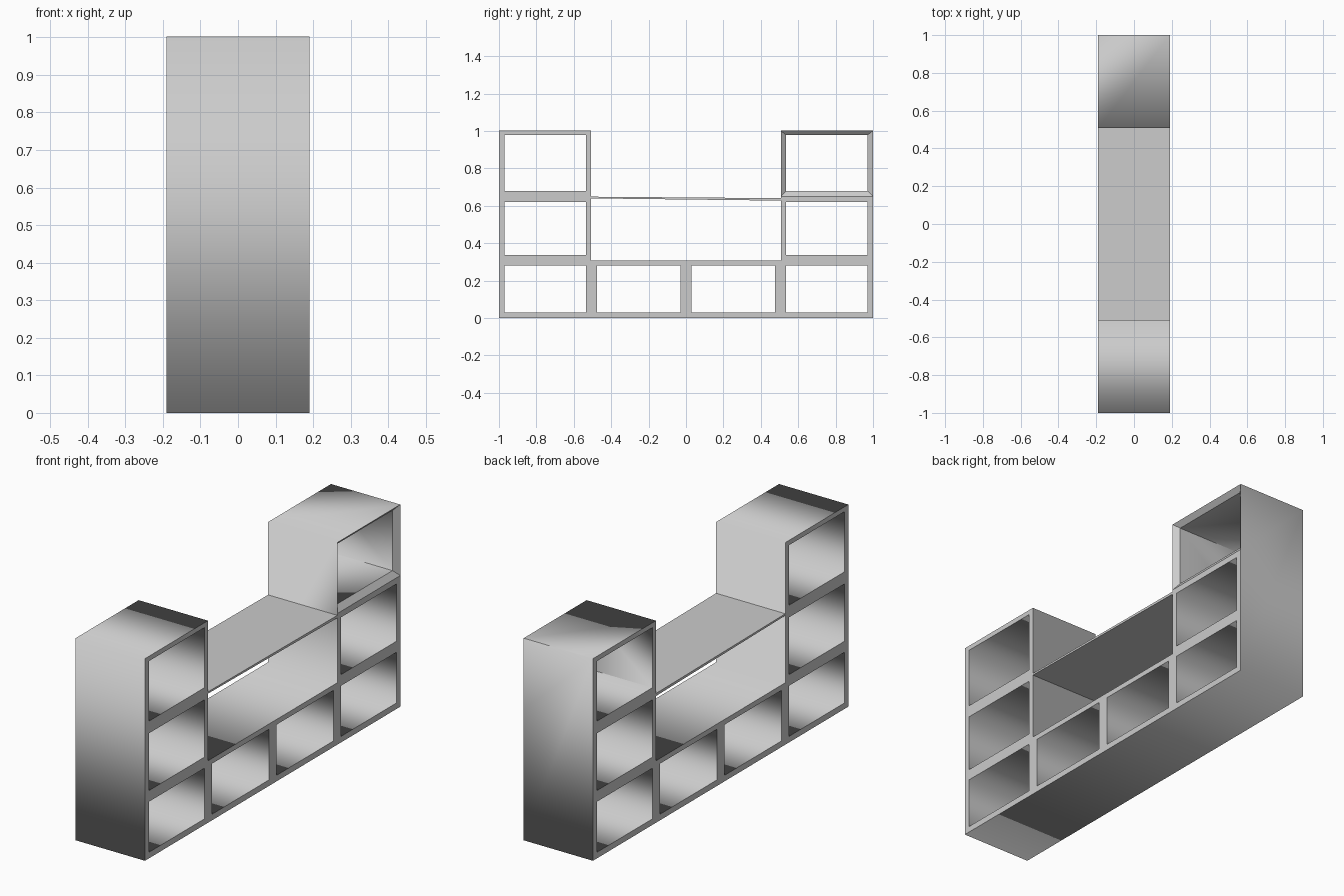
import bpy, bmesh, math
from mathutils import Matrix

if "Cube" in bpy.data.objects:
    bpy.data.objects.remove(bpy.data.objects["Cube"])

HALF = 0.19  # half depth along x


def rect(y0, y1, z0, z1):
    return [(y0, z0), (y1, z0), (y1, z1), (y0, z1)]


def mesh_object(name, bm):
    bmesh.ops.recalc_face_normals(bm, faces=bm.faces)
    me = bpy.data.meshes.new(name)
    bm.to_mesh(me)
    bm.free()
    ob = bpy.data.objects.new(name, me)
    bpy.context.collection.objects.link(ob)
    return ob


def loft(name, a, xa, b, xb):
    """Solid between two yz outlines placed at x = xa and x = xb."""
    bm = bmesh.new()
    va = [bm.verts.new((xa, y, z)) for y, z in a]
    vb = [bm.verts.new((xb, y, z)) for y, z in b]
    n = len(va)
    bm.faces.new(va)
    bm.faces.new(vb)
    for i in range(n):
        j = (i + 1) % n
        bm.faces.new((va[i], va[j], vb[j], vb[i]))
    return mesh_object(name, bm)


# Shelving carcass: U-shaped outline with see-through compartments
outline = [(-1, 0), (1, 0), (1, 1.002), (0.507, 1.002), (0.507, 0.307),
           (-0.507, 0.307), (-0.507, 1.002), (-1, 1.002)]
holes = []
for side in (-1, 1):
    y0, y1 = sorted((side * 0.97, side * 0.535))
    for z0, z1 in ((0.03, 0.281), (0.336, 0.62), (0.68, 0.978)):
        holes.append(rect(y0, y1, z0, z1))
    y0, y1 = sorted((side * 0.476, side * 0.029))
    holes.append(rect(y0, y1, 0.03, 0.281))

cu = bpy.data.curves.new("carcass_profile", 'CURVE')
cu.dimensions = '2D'
cu.fill_mode = 'BOTH'
cu.extrude = HALF
for pts in [outline] + holes:
    sp = cu.splines.new('POLY')
    sp.points.add(len(pts) - 1)
    for p, (y, z) in zip(sp.points, pts):
        p.co = (y, z, 0, 1)
    sp.use_cyclic_u = True
tmp = bpy.data.objects.new("carcass_profile", cu)
bpy.context.collection.objects.link(tmp)
bm = bmesh.new()
bm.from_mesh(tmp.to_mesh())
tmp.to_mesh_clear()
bpy.data.objects.remove(tmp)
bmesh.ops.remove_doubles(bm, verts=bm.verts, dist=1e-4)
# local (x, y, z) -> world (y, z, x)
bm.transform(Matrix(((0, 0, 1, 0), (1, 0, 0, 0), (0, 1, 0, 0), (0, 0, 0, 1))))
carcass = mesh_object("shelving_carcass", bm)

# Sloped front rim of the top compartment on the rear tower
inner, outer = (0.535, 0.97, 0.68, 0.978), (0.507, 1.0, 0.65, 1.002)
depth = 0.022


def rim(t):
    return rect(*[i + (o - i) * t for i, o in zip(inner, outer)])


cutter = loft("rim_cutter", rim(-0.2), HALF - depth * 1.2, rim(1.1), HALF + depth * 0.1)
cutter.hide_render = True
cutter.hide_set(True)
mod = carcass.modifiers.new("sloped_rim", 'BOOLEAN')
mod.operation = 'DIFFERENCE'
mod.solver = 'EXACT'
mod.object = cutter

# Thin, slightly tilted shelf bridging the towers
shelf = [(-0.507, 0.64), (0.507, 0.628), (0.507, 0.641), (-0.507, 0.649)]
loft("bridge_shelf", shelf, -HALF, shelf, HALF)
